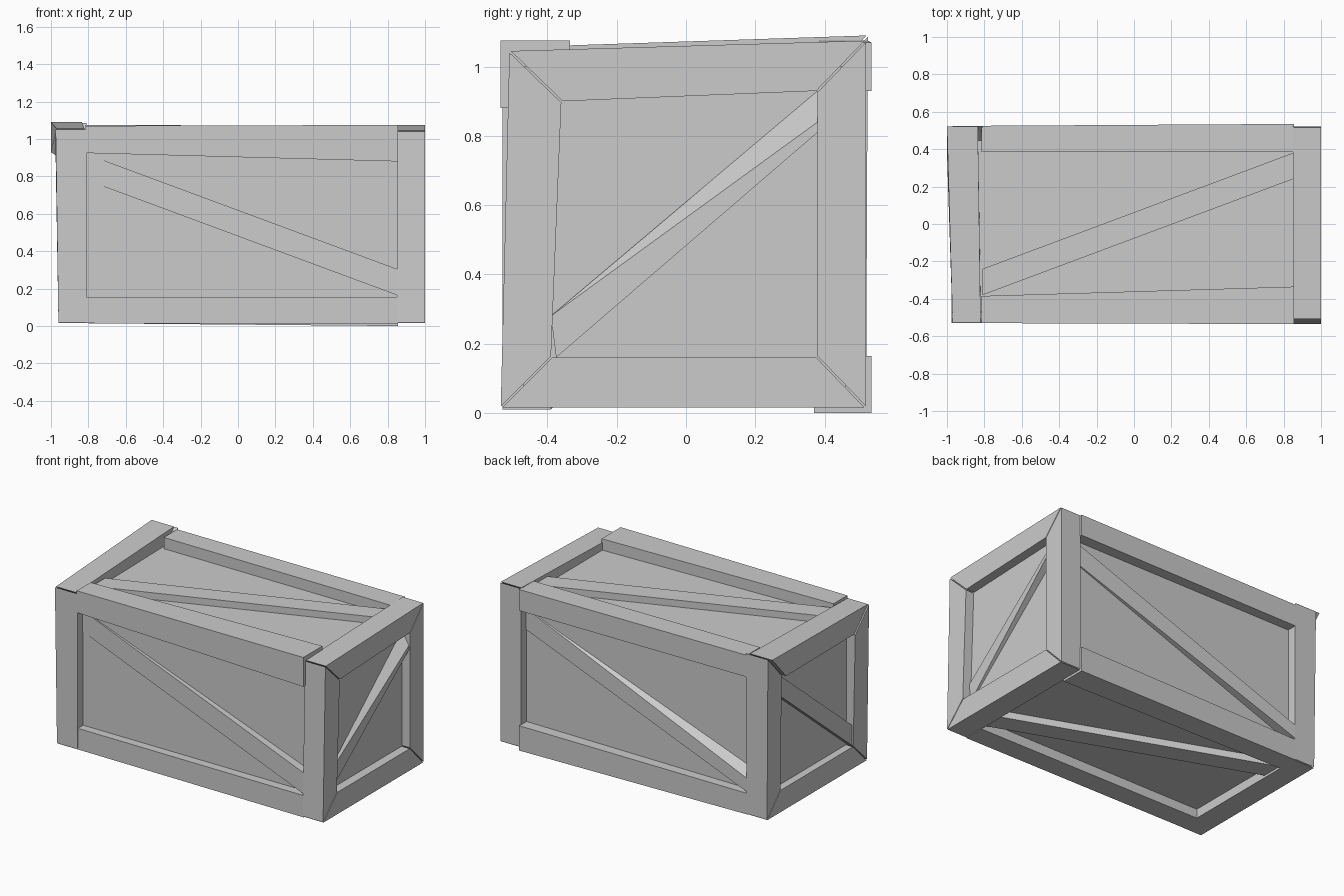
import bpy, bmesh
from mathutils import Vector

cube = bpy.data.objects.get("Cube")
if cube:
    bpy.data.objects.remove(cube, do_unlink=True)

grey = bpy.data.materials.new("plain grey")
grey.use_nodes = True
grey.diffuse_color = (0.6, 0.6, 0.6, 1)
grey.node_tree.nodes["Principled BSDF"].inputs["Base Color"].default_value = (0.6, 0.6, 0.6, 1)


def beam(name, start, end):
    """Loft a four-sided section at one end to a four-sided section at the other."""
    bm = bmesh.new()
    a = [bm.verts.new(p) for p in start]
    b = [bm.verts.new(p) for p in end]
    bm.faces.new(a)
    bm.faces.new(b)
    for i in range(4):
        j = (i + 1) % 4
        bm.faces.new((a[i], a[j], b[j], b[i]))
    bmesh.ops.recalc_face_normals(bm, faces=bm.faces)
    mesh = bpy.data.meshes.new(name)
    bm.to_mesh(mesh)
    bm.free()
    mesh.materials.append(grey)
    obj = bpy.data.objects.new(name, mesh)
    bpy.context.collection.objects.link(obj)
    return obj


def x_section(x, y0, y1, z0, z1):
    return [(x, y0, z0), (x, y1, z0), (x, y1, z1), (x, y0, z1)]


def y_section(y, x0, x1, z0, z1):
    return [(x0, y, z0), (x1, y, z0), (x1, y, z1), (x0, y, z1)]


# Recessed panels, as one inner box
beam("panels", x_section(-0.91, -0.47, 0.46, 0.075, 1.0),
     x_section(0.94, -0.47, 0.46, 0.075, 1.0))

# Long rails between the end frames
LEFT, RIGHT = -0.81, 0.85
rails = {
    "front_top_rail": ((-0.53, -0.385, 0.925, 1.07), (-0.535, -0.335, 0.88, 1.075)),
    "front_bottom_rail": ((-0.525, -0.385, 0.015, 0.155), (-0.53, -0.39, 0.01, 0.155)),
    "back_top_rail": ((0.385, 0.525, 0.93, 1.075), (0.385, 0.535, 0.93, 1.07)),
    "back_bottom_rail": ((0.385, 0.52, 0.015, 0.155), (0.37, 0.535, 0.0, 0.165)),
}
for name, (a, b) in rails.items():
    beam(name, x_section(LEFT - 0.005, *a), x_section(RIGHT + 0.005, *b))


# Mitred end frames: each corner is outer (y, z) and inner (y, z)
def end_frame(side, x_faces, corners):
    parts = ("bottom_beam", "back_post", "top_beam", "front_post")
    for i, part in enumerate(parts):
        (xa0, xa1), (xb0, xb1) = x_faces[part]
        ends = []
        for (o, n), (x0, x1) in ((corners[i], (xa0, xa1)),
                                 (corners[(i + 1) % 4], (xb0, xb1))):
            ends.append([Vector((x0, *o)), Vector((x1, *o)),
                         Vector((x1, *n)), Vector((x0, *n))])
        # Leave a hairline gap at the mitres
        gap = (ends[1][0] - ends[0][0]).normalized() * 0.004
        beam(f"{side}_{part}", [p + gap for p in ends[0]], [p - gap for p in ends[1]])


straight = ((0.85, 1.0), (0.85, 1.0))
end_frame("left_end", dict.fromkeys(("bottom_beam", "back_post", "top_beam", "front_post"), straight), [
    ((-0.535, 0.015), (-0.39, 0.16)),
    ((0.52, 0.015), (0.38, 0.16)),
    ((0.52, 1.075), (0.38, 0.93)),
    ((-0.51, 1.045), (-0.36, 0.90)),
])
end_frame("right_end", {
    "bottom_beam": ((-0.96, -0.81), (-0.96, -0.81)),
    "back_post": ((-0.96, -0.81), (-0.97, -0.81)),
    "top_beam": ((-1.0, -0.835), (-0.97, -0.82)),
    "front_post": ((-0.975, -0.81), (-0.96, -0.81)),
}, [
    ((-0.53, 0.015), (-0.385, 0.16)),
    ((0.52, 0.015), (0.38, 0.16)),
    ((0.525, 1.09), (0.38, 0.93)),
    ((-0.53, 1.055), (-0.385, 0.91)),
])

# Diagonal braces on the long sides
beam("front_brace", x_section(LEFT, -0.475, -0.45, 0.78, 0.92),
     x_section(RIGHT, -0.528, -0.45, 0.165, 0.305))
beam("back_brace",
     [(LEFT, 0.45, 0.165), (LEFT, 0.52, 0.165), (LEFT, 0.52, 0.255), (LEFT, 0.45, 0.31)],
     x_section(RIGHT, 0.45, 0.467, 0.78, 0.92))
beam("top_brace", x_section(LEFT, -0.38, -0.24, 0.98, 1.045),
     x_section(RIGHT, 0.24, 0.38, 0.98, 1.045))
beam("bottom_brace", x_section(LEFT, 0.24, 0.38, 0.03, 0.09),
     x_section(RIGHT, -0.38, -0.24, 0.03, 0.09))

# Diagonal braces on the ends, the left one twisted
beam("left_end_brace",
     [(0.93, -0.375, 0.16), (0.95, -0.375, 0.16), (0.95, -0.39, 0.28), (0.93, -0.39, 0.28)],
     [(0.93, 0.38, 0.81), (0.99, 0.38, 0.81), (0.99, 0.38, 0.84), (0.94, 0.38, 0.93)])
beam("right_end_brace", y_section(-0.385, -0.95, -0.9, 0.165, 0.30),
     y_section(0.38, -0.95, -0.9, 0.79, 0.925))
